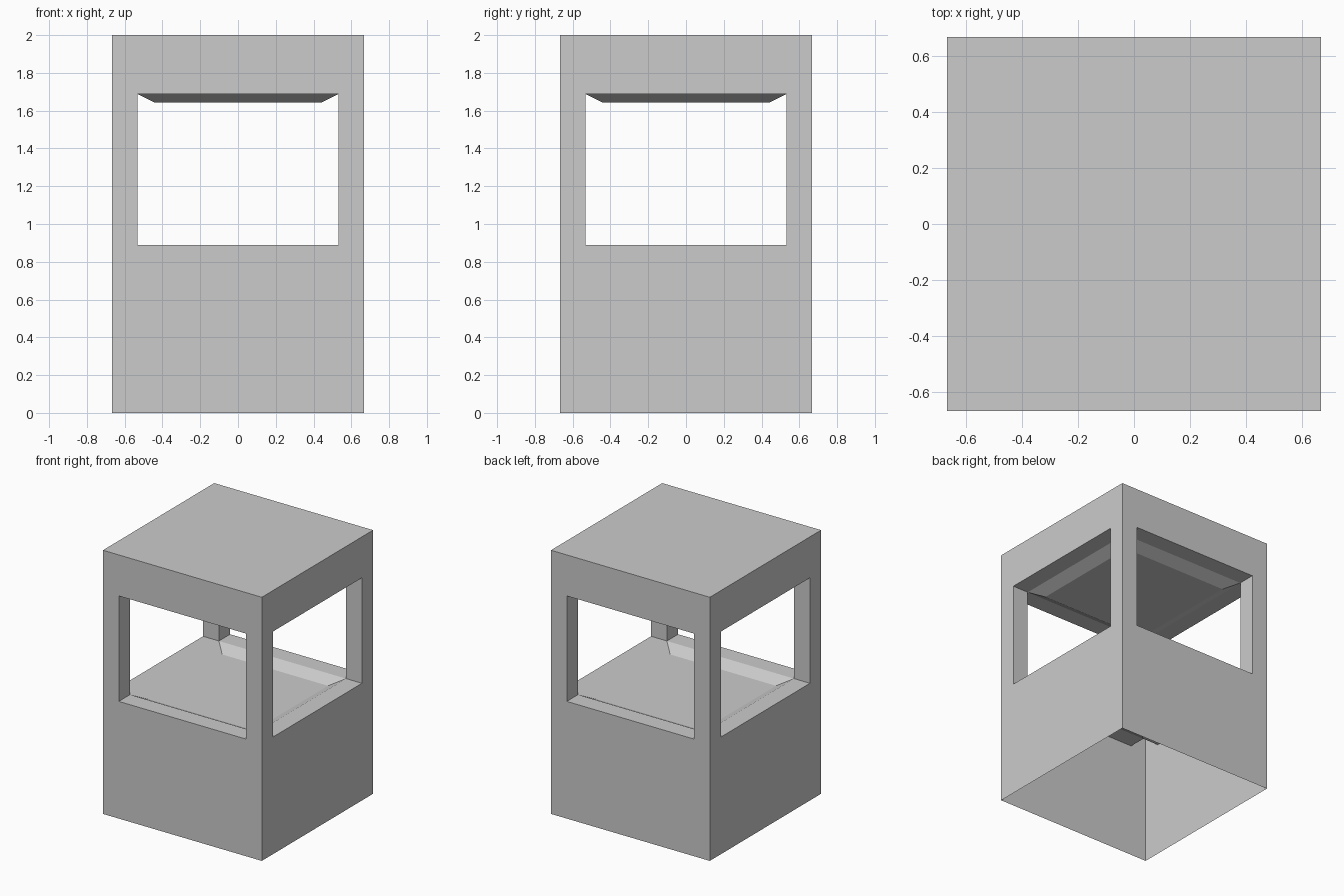
import bpy, bmesh
from mathutils import Matrix, Vector

if "Cube" in bpy.data.objects:
    bpy.data.objects.remove(bpy.data.objects["Cube"])

U = 2 / 45                       # modelling unit
W, J, I = 15 * U, 12 * U, 10 * U  # outer wall, window jamb, inner panel half-widths
SILL, HEAD, TOP = 20 * U, 38 * U, 45 * U
QUARTERS = [Matrix.Rotation(k * 1.5707963267948966, 3, 'Z') for k in range(4)]


def make_object(name, polys, location=(0, 0, 0), flip=False):
    bm = bmesh.new()
    for poly in polys:
        bm.faces.new([bm.verts.new(p) for p in (poly[::-1] if flip else poly)])
    bmesh.ops.remove_doubles(bm, verts=bm.verts, dist=1e-4)
    mesh = bpy.data.meshes.new(name)
    bm.to_mesh(mesh)
    bm.free()
    obj = bpy.data.objects.new(name, mesh)
    obj.location = location
    bpy.context.collection.objects.link(obj)
    return obj


def around(poly):
    return [[r @ Vector(p) for p in poly] for r in QUARTERS]


def block(name, edge, rim, flat, flip=False, cap=False):
    """Hollow block: four walls, window ledges, sloped border and inner panel."""
    wall = [(-W, -W, edge), (W, -W, edge), (W, -W, rim), (J, -W, rim), (-J, -W, rim), (-W, -W, rim)]
    ledge = [(-J, -W, rim), (J, -W, rim), (J, -J, rim), (-J, -J, rim)]
    slope = [(-J, -J, rim), (J, -J, rim), (I, -I, flat), (-I, -I, flat)]
    polys = around(wall) + around(ledge) + around(slope)
    polys.append([(-I, -I, flat), (I, -I, flat), (I, I, flat), (-I, I, flat)])
    if cap:
        polys.append([(-W, -W, edge), (-W, W, edge), (W, W, edge), (W, -W, edge)])
    return make_object(name, polys, flip=flip)


# Base, open underneath, with a shallow sunken tray
block("base", 0, SILL, SILL - U)

# Roof block with a slightly lowered ceiling panel
block("roof", TOP, HEAD, HEAD - U, flip=True, cap=True)

# Hollow square corner pillars
h, c = (W - J) / 2, (W + J) / 2
side = [(-h, -h, SILL), (h, -h, SILL), (h, -h, HEAD), (-h, -h, HEAD)]
for yname, sy in (("front", -1), ("back", 1)):
    for xname, sx in (("left", -1), ("right", 1)):
        make_object(f"{yname}_{xname}_pillar", around(side), (sx * c, sy * c, 0))
